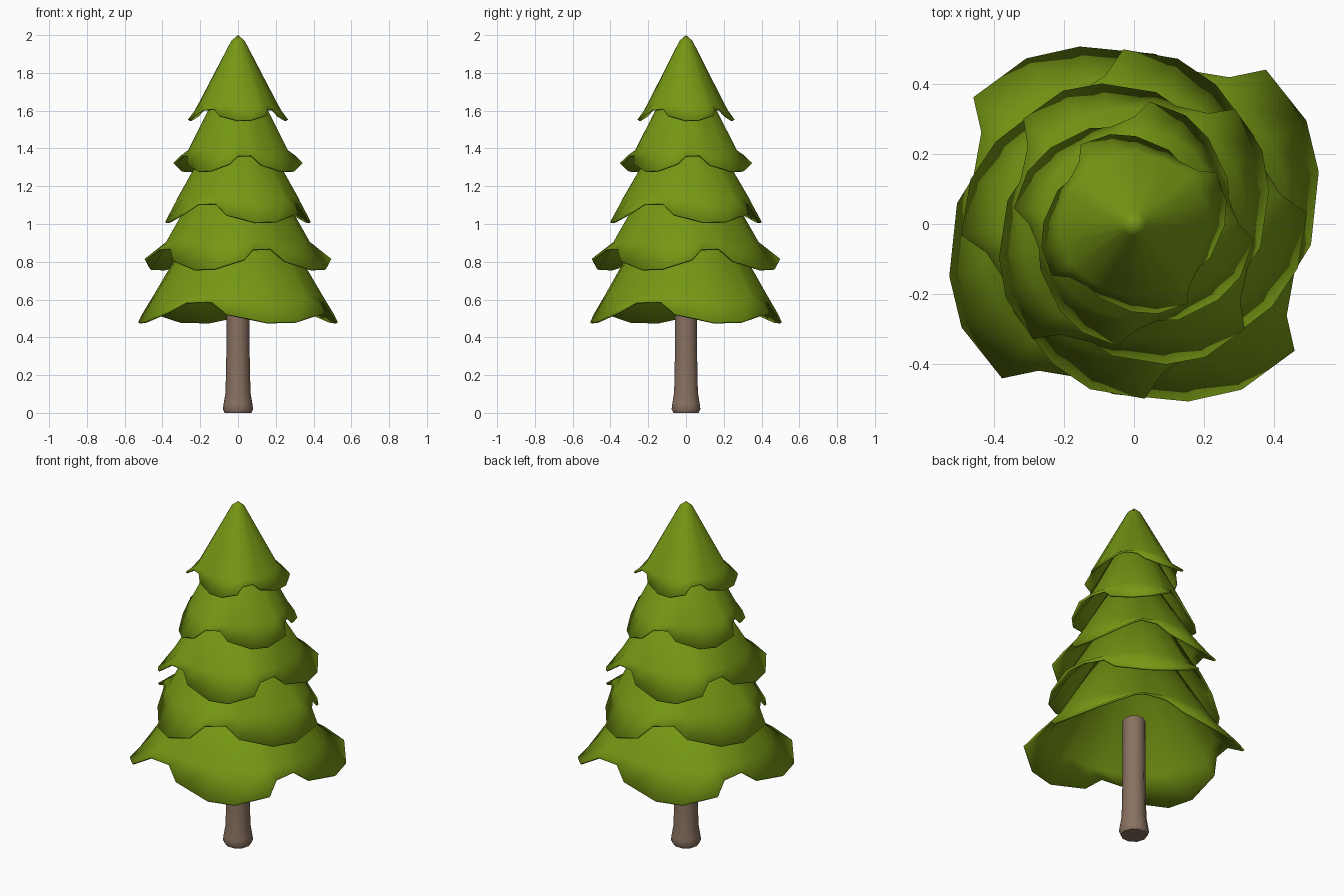
import bpy, bmesh, math

if "Cube" in bpy.data.objects:
    bpy.data.objects.remove(bpy.data.objects["Cube"])

def material(name, rgb):
    m = bpy.data.materials.new(name)
    m.diffuse_color = (*rgb, 1)
    m.use_nodes = True
    m.node_tree.nodes["Principled BSDF"].inputs["Base Color"].default_value = m.diffuse_color
    return m

GREEN = material("leaf_green", (0.18, 0.31, 0.007))
BROWN = material("bark_brown", (0.25, 0.165, 0.12))

def loft(name, rings, mat, start_cap=None, end_cap=None, angle=50, thickness=0):
    """Skin equal-length rings of points; optional centre points close the ends."""
    bm = bmesh.new()
    vs = [[bm.verts.new(p) for p in ring] for ring in rings]
    n = len(vs[0])
    for a, b in zip(vs, vs[1:]):
        for i in range(n):
            j = (i + 1) % n
            bm.faces.new((a[i], a[j], b[j], b[i]))
    for ring, cap, flip in ((vs[0], start_cap, True), (vs[-1], end_cap, False)):
        if cap:
            c = bm.verts.new(cap)
            for i in range(n):
                tri = (ring[i], ring[(i + 1) % n], c)
                bm.faces.new(tri[::-1] if flip else tri)
    me = bpy.data.meshes.new(name)
    bm.to_mesh(me)
    bm.free()
    me.materials.append(mat)
    ob = bpy.data.objects.new(name, me)
    bpy.context.collection.objects.link(ob)
    if thickness:
        mod = ob.modifiers.new("shell", 'SOLIDIFY')
        mod.thickness = thickness
        mod.offset = -1
    bpy.ops.object.select_all(action='DESELECT')
    ob.select_set(True)
    bpy.context.view_layer.objects.active = ob
    bpy.ops.object.shade_smooth_by_angle(angle=math.radians(angle))
    return ob

# One lobe of the ragged rim (angle, radius, height), repeated four times
LOBE = [(-122, .505, .11), (-107, .471, .11), (-97, .50, .045),
        (-73.6, .54, 0), (-58, .57, .005), (-39.4, .583, .055)]
RIM = [(a + 90 * k, r, z) for k in range(4) for a, r, z in LOBE]

def tier(name, low, s, zs, rot, sx, sy, top_r, top_z, tip_z):
    def ring(points):
        return [(sx * r * math.cos(math.radians(a + rot)),
                 sy * r * math.sin(math.radians(a + rot)), z) for a, r, z in points]
    rim = ring([(a, r * s, low + z * zs) for a, r, z in RIM])
    mid_z = low + .145 * zs
    mid = ring([(a, (.44 + .1 * (r - .5)) * s, mid_z) for a, r, z in RIM])
    top = ring([(a, top_r, top_z) for a, r, z in RIM])
    loft(name, [rim, mid, top], GREEN, end_cap=(0, 0, tip_z), thickness=.012)

# Five foliage tiers, bottom to top
tier("foliage_tier_1", .48, 1.0, 1.0, 0, 1.02, .98, .20, 1.04, 1.08)
tier("foliage_tier_2", .76, .85, 1.0, 43, 1.0, 1.01, .17, 1.28, 1.32)
tier("foliage_tier_3", 1.01, .75, .9, -3, .98, 1.02, .14, 1.47, 1.51)
tier("foliage_tier_4", 1.28, .60, .77, 32, .99, 1.01, .10, 1.72, 1.76)
tier("foliage_tier_5", 1.55, .475, .55, -17.6, 1.01, .98, .035, 1.97, 2.0)

# Trunk with a flared foot
PROFILE = [(.070, 0), (.080, .02), (.076, .05), (.066, .11), (.061, .35), (.060, .70)]
trunk = [[(r * math.cos(math.tau * i / 10), r * math.sin(math.tau * i / 10), z)
          for i in range(10)] for r, z in PROFILE]
loft("trunk", trunk, BROWN, start_cap=(0, 0, 0), end_cap=(0, 0, .72))
